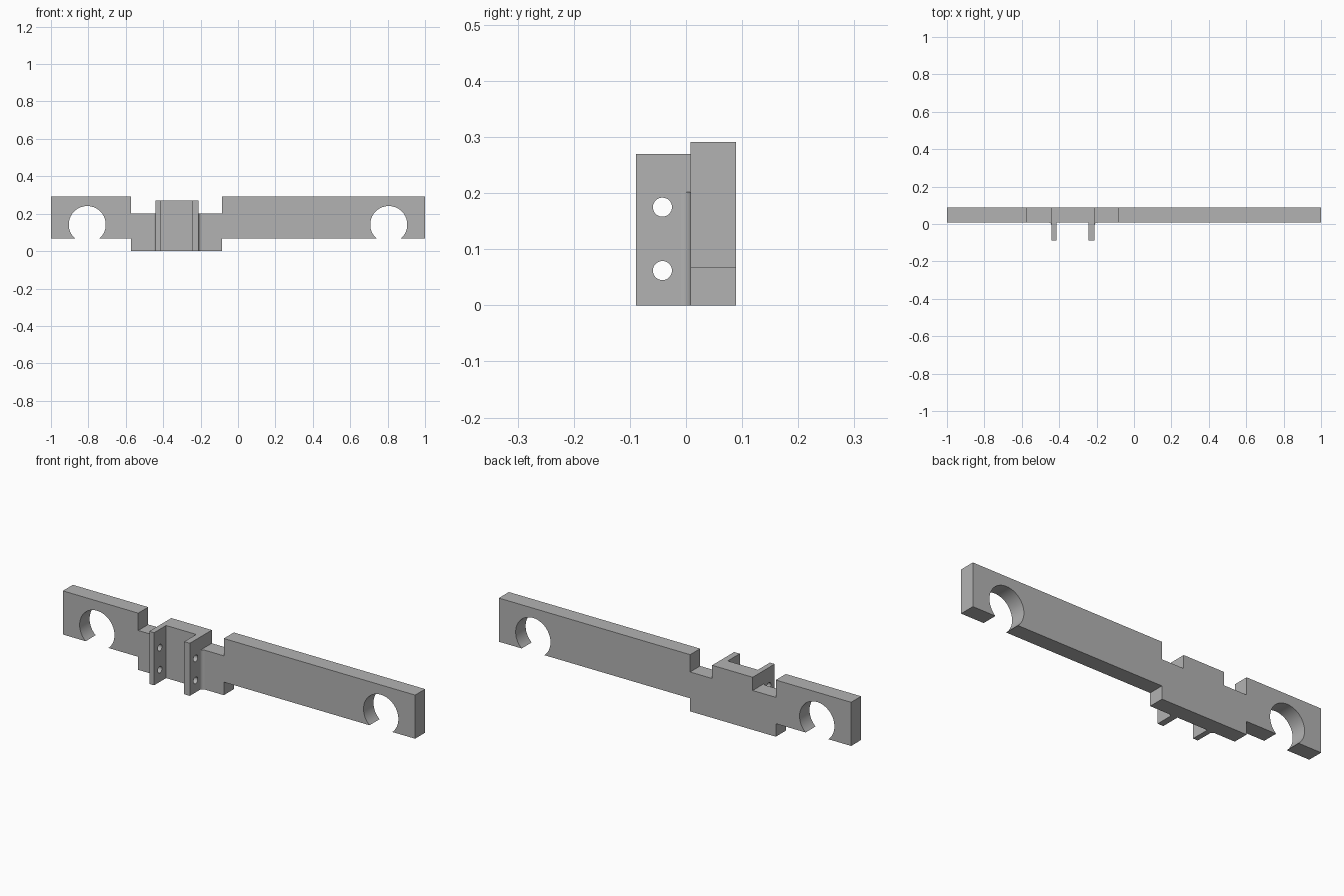
import bpy, bmesh, math
from mathutils import Vector

cube = bpy.data.objects.get("Cube")
if cube:
    bpy.data.objects.remove(cube, do_unlink=True)

grey = bpy.data.materials.new("plain_grey")
grey.use_nodes = True
colour = (0.45, 0.45, 0.45, 1)
grey.diffuse_color = colour
grey.node_tree.nodes["Principled BSDF"].inputs["Base Color"].default_value = colour

FRONT, BACK = 0.008, 0.089      # plate faces in y
LOW, HIGH = 0.067, 0.291        # arm edges in z
STEP, TOP = 0.202, 0.27         # notch floor and bracket top
FILLET = 0.017


def arc(cx, cy, r, a0, a1, n):
    return [(cx + r * math.cos(a0 + (a1 - a0) * i / n),
             cy + r * math.sin(a0 + (a1 - a0) * i / n)) for i in range(n + 1)]


def prism(name, points, push):
    """Extrude a flat closed outline along a vector."""
    bm = bmesh.new()
    face = bm.faces.new([bm.verts.new(p) for p in points])
    ext = bmesh.ops.extrude_face_region(bm, geom=[face])
    verts = [v for v in ext["geom"] if isinstance(v, bmesh.types.BMVert)]
    bmesh.ops.translate(bm, verts=verts, vec=Vector(push))
    bmesh.ops.recalc_face_normals(bm, faces=bm.faces)
    mesh = bpy.data.meshes.new(name)
    bm.to_mesh(mesh)
    bm.free()
    mesh.materials.append(grey)
    obj = bpy.data.objects.new(name, mesh)
    bpy.context.collection.objects.link(obj)
    return obj


def smooth(obj):
    bpy.ops.object.select_all(action="DESELECT")
    obj.select_set(True)
    bpy.context.view_layer.objects.active = obj
    bpy.ops.object.shade_smooth_by_angle(angle=math.radians(30))


def socket(cx):
    """Round opening that breaks through the lower edge, left to right."""
    r, cz = 0.099, 0.142
    a = math.asin((LOW - cz) / r)
    return arc(cx, cz, r, math.pi - a, a, 48)


# Long plate with two open sockets and a stepped middle
outline = [(-1, HIGH), (-1, LOW)] + socket(-0.806)
outline += [(-0.572, LOW), (-0.572, 0), (-0.086, 0), (-0.086, LOW)]
outline += socket(0.806) + [(1, LOW), (1, HIGH), (-0.086, HIGH), (-0.086, STEP)]
outline += [(-0.211, STEP), (-0.211, TOP), (-0.441, TOP), (-0.441, STEP)]
outline += [(-0.572, STEP), (-0.572, HIGH)]
plate = prism("plate", [(x, FRONT, z) for x, z in outline], (0, BACK - FRONT, 0))
smooth(plate)

# Two drilled ears, each with a concave fillet on its outer side
for side, outer, inner, out in (("right", -0.441, -0.414, -1),
                                ("left", -0.211, -0.243, 1)):
    ear = prism(side + "_ear",
                [(outer, -BACK, 0), (outer, FRONT, 0), (outer, FRONT, TOP), (outer, -BACK, TOP)],
                (inner - outer, 0, 0))
    for hz in (0.062, 0.175):
        ring = arc(-0.042, hz, 0.017, 0, 2 * math.pi, 32)[:-1]
        cutter = prism("hole_cutter", [(outer - 0.05, y, z) for y, z in ring], (0.1, 0, 0))
        cutter.hide_render = True
        mod = ear.modifiers.new("hole", "BOOLEAN")
        mod.operation, mod.solver, mod.object = "DIFFERENCE", "EXACT", cutter
        bpy.context.view_layer.objects.active = ear
        bpy.ops.object.modifier_apply(modifier=mod.name)
        bpy.data.objects.remove(cutter, do_unlink=True)
    smooth(ear)

    curve = arc(FILLET, -FILLET, FILLET, math.pi, math.pi / 2, 8)
    profile = [(outer + out * u, FRONT + v, 0) for u, v in [(0, 0)] + curve]
    smooth(prism(side + "_fillet", profile, (0, 0, STEP)))
